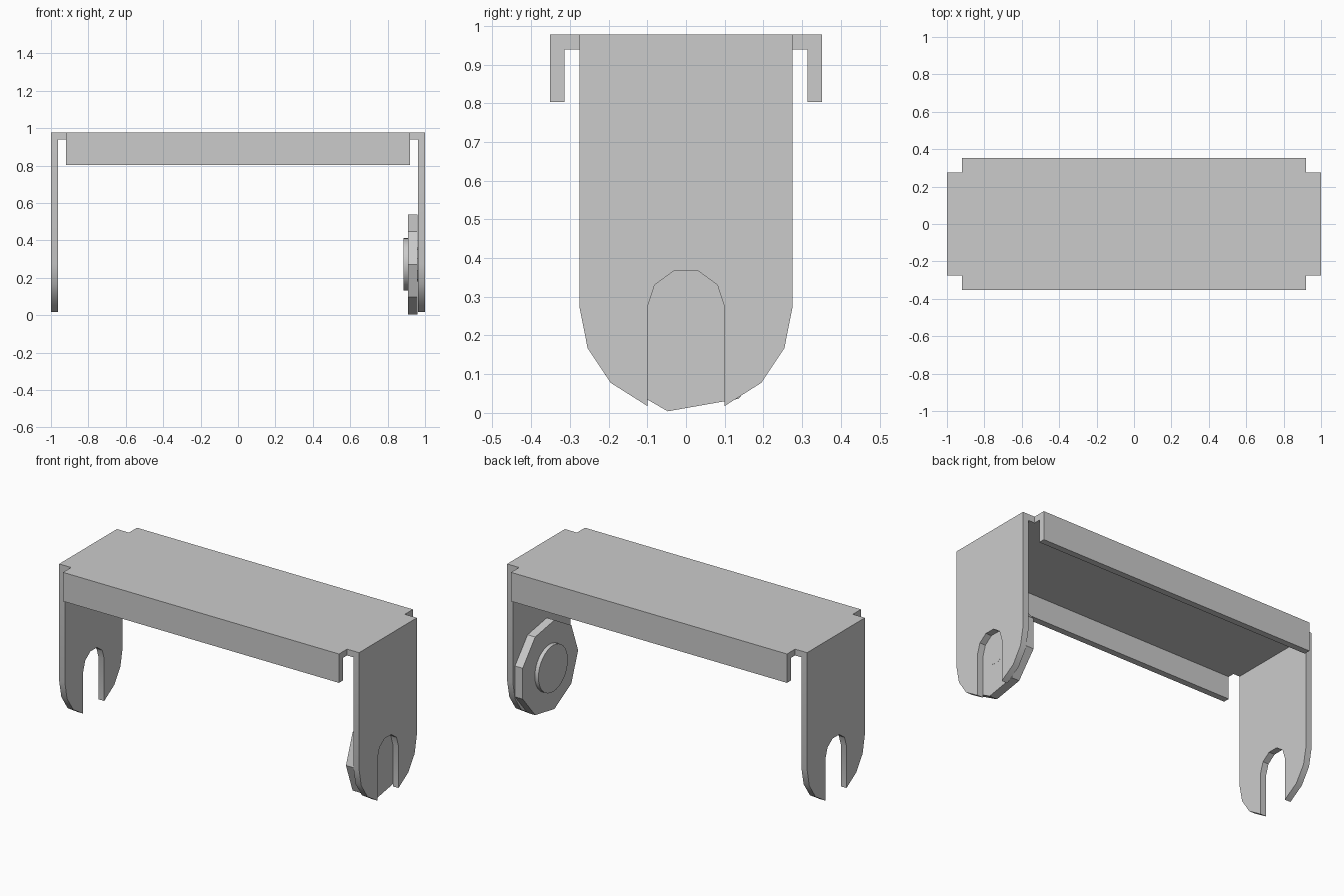
import bpy, bmesh
from math import sin, cos, radians
from mathutils import Matrix

default = bpy.data.objects.get("Cube")
if default:
    bpy.data.objects.remove(default)

TOP, THICK = 0.977, 0.038
HALF_X, HALF_Y = 1.0, 0.275        # outer size across the two side plates
FOLD_X, FOLD_Y = 0.92, 0.352       # outer size across the two folded lips
AXIS_Z = 0.272                     # height of the bolt axis

steel = bpy.data.materials.new("grey_steel")
steel.use_nodes = True
grey = (0.6, 0.6, 0.6, 1)
steel.diffuse_color = grey
steel.node_tree.nodes["Principled BSDF"].inputs["Base Color"].default_value = grey


def finish(name, bm):
    mesh = bpy.data.meshes.new(name)
    bm.to_mesh(mesh)
    bm.free()
    mesh.materials.append(steel)
    obj = bpy.data.objects.new(name, mesh)
    bpy.context.collection.objects.link(obj)
    bpy.ops.object.select_all(action='DESELECT')
    obj.select_set(True)
    bpy.context.view_layer.objects.active = obj
    return obj


def arc(radius, start, end, steps):
    """Points (y, z) along an arc around the bolt axis."""
    angles = [radians(start + (end - start) * i / steps) for i in range(steps + 1)]
    return [(radius * cos(a), AXIS_Z + radius * sin(a)) for a in angles]


# Outline of a side plate: rounded foot with an open slot
right_foot = arc(HALF_Y, 0, -67.5, 3)
slot = arc(0.1, 0, 180, 5)
left_foot = arc(HALF_Y, -112.5, -180, 3)
right_foot[-1] = (0.1, 0.018)
left_foot[0] = (-0.1, 0.018)
plate = [(-HALF_Y, TOP), (HALF_Y, TOP)] + right_foot + slot + left_foot

# Bracket: one notched sheet folded down on all four sides
bm = bmesh.new()
for side in (-1, 1):
    bm.faces.new([bm.verts.new((side * HALF_X, y, z)) for y, z in plate])
    lip = [(-FOLD_X, TOP), (FOLD_X, TOP), (FOLD_X, 0.803), (-FOLD_X, 0.803)]
    bm.faces.new([bm.verts.new((x, side * FOLD_Y, z)) for x, z in lip])
corner = [(HALF_X, HALF_Y), (FOLD_X, HALF_Y), (FOLD_X, FOLD_Y)]
sheet = []
for sx, sy in ((1, 1), (-1, 1), (-1, -1), (1, -1)):
    points = [(sx * x, sy * y) for x, y in corner]
    sheet += points if sx * sy > 0 else points[::-1]
bm.faces.new([bm.verts.new((x, y, TOP)) for x, y in sheet])
bmesh.ops.remove_doubles(bm, verts=bm.verts, dist=0.0001)
bmesh.ops.recalc_face_normals(bm, faces=bm.faces)
bm.normal_update()
if any(f.normal.z < -0.5 for f in bm.faces):
    bmesh.ops.reverse_faces(bm, faces=bm.faces)
bracket = finish("bracket", bm)
solid = bracket.modifiers.new("thickness", 'SOLIDIFY')
solid.thickness = THICK
solid.offset = -1
solid.use_even_offset = True
solid.use_quality_normals = True
bpy.ops.object.modifier_apply(modifier=solid.name)
bpy.ops.object.shade_smooth_by_angle(angle=radians(30))


def disc(name, radius, sides, x0, x1, turn):
    """Cylinder along x with its first corner turned from +y."""
    bm = bmesh.new()
    ring = []
    for i in range(sides):
        a = radians(turn) + radians(360) * i / sides
        ring.append(bm.verts.new((x0, radius * cos(a), AXIS_Z + radius * sin(a))))
    base = bm.faces.new(ring)
    grown = bmesh.ops.extrude_face_region(bm, geom=[base], use_keep_orig=True)
    moved = [v for v in grown["geom"] if isinstance(v, bmesh.types.BMVert)]
    bmesh.ops.transform(bm, matrix=Matrix.Translation((x1 - x0, 0, 0)),
                        space=Matrix.Identity(4), verts=moved)
    bmesh.ops.recalc_face_normals(bm, faces=bm.faces)
    finish(name, bm)
    bpy.ops.object.shade_smooth_by_angle(angle=radians(30))


# Clamp knob on the inside of the left plate
disc("knob", 0.272, 9, 0.91, 0.961, 20)
disc("knob_cap", 0.14, 32, 0.886, 0.912, 0)
disc("bolt_shaft", 0.092, 9, 0.92, 0.9615, 0)
